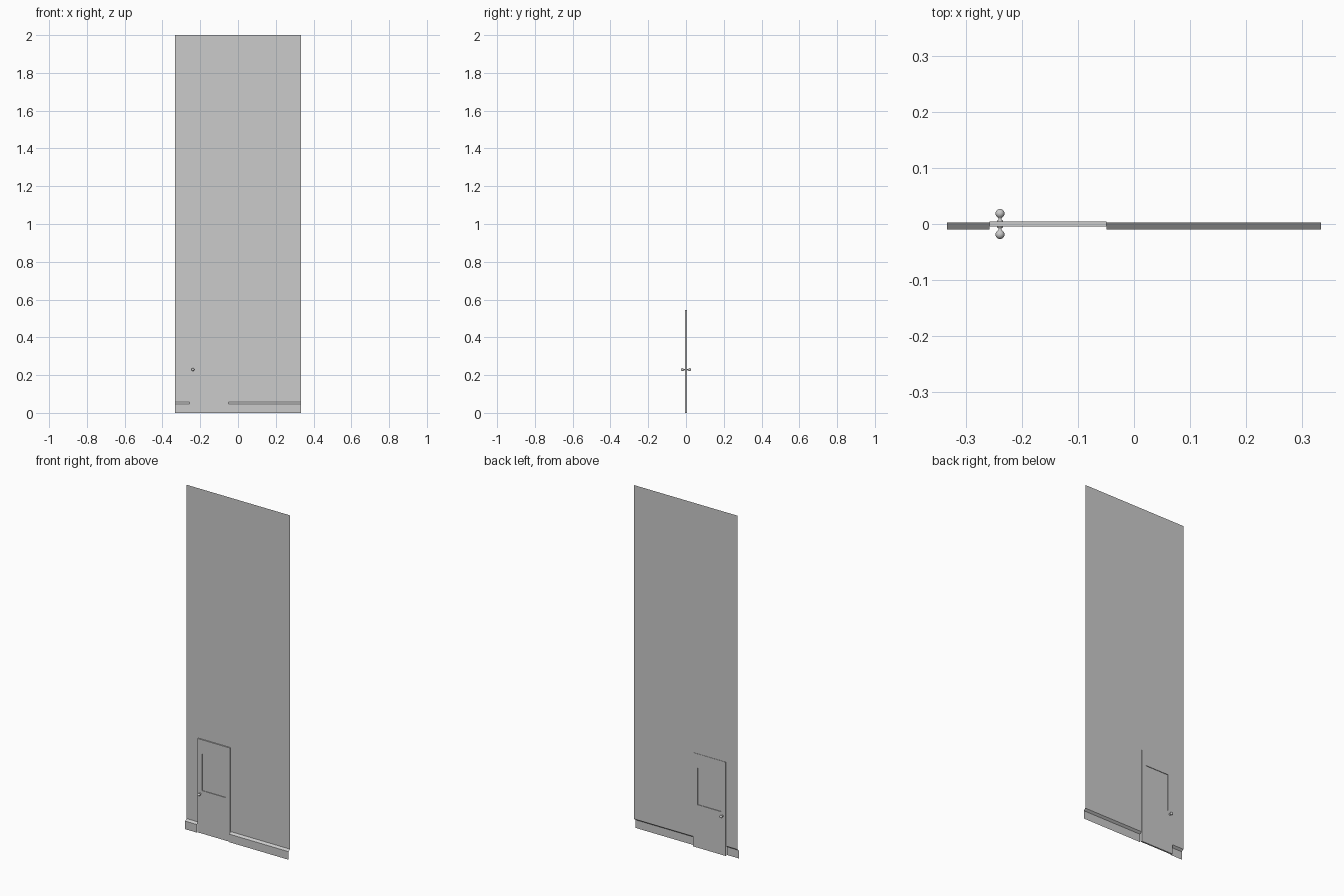
import bpy, bmesh, math

if "Cube" in bpy.data.objects:
    bpy.data.objects.remove(bpy.data.objects["Cube"])

W, H = 0.333, 2.0                 # wall half width and height
DX0, DX1, DTOP = -0.258, -0.049, 0.546   # door opening
WALL_Y, BASE_Y = 0.0025, -0.010   # wall plane and baseboard front


def finish(name, bm):
    me = bpy.data.meshes.new(name)
    bm.to_mesh(me)
    bm.free()
    ob = bpy.data.objects.new(name, me)
    bpy.context.collection.objects.link(ob)
    return ob


def strip(bm, x0, x1, profile):
    """Sheet made by sweeping a (y, z) profile from x0 to x1."""
    for (ya, za), (yb, zb) in zip(profile, profile[1:]):
        bm.faces.new([bm.verts.new(p) for p in
                      ((x0, ya, za), (x1, ya, za), (x1, yb, zb), (x0, yb, zb))])


# Wall: thin sheet around the door opening
bm = bmesh.new()
strip(bm, -W, W, [(WALL_Y, DTOP), (WALL_Y, H)])
for x0, x1 in ((-W, DX0), (DX1, W)):
    strip(bm, x0, x1, [(WALL_Y, 0.057), (WALL_Y, DTOP)])
bmesh.ops.remove_doubles(bm, verts=bm.verts, dist=1e-5)
finish("wall", bm)

# Baseboard: sheet with a sloped top, both sides of the door
bm = bmesh.new()
for x0, x1 in ((-W, DX0), (DX1, W)):
    strip(bm, x0, x1, [(BASE_Y, 0), (BASE_Y, 0.047), (WALL_Y, 0.057)])
bmesh.ops.remove_doubles(bm, verts=bm.verts, dist=1e-5)
finish("baseboard", bm)

# Door: slab with a recessed panel on both faces
bm = bmesh.new()


def loop(x0, x1, z0, z1, y):
    return [bm.verts.new(p) for p in ((x0, y, z0), (x1, y, z0), (x1, y, z1), (x0, y, z1))]


def panel(y):
    return loop(-0.228, -0.077, 0.25, 0.465, y)


T, R = 0.0045, 0.001
rings = [panel(-R), panel(-T), loop(DX0, DX1, 0, DTOP, -T),
         loop(DX0, DX1, 0, DTOP, T), panel(T), panel(R)]
for a, b in zip(rings, rings[1:]):
    for i in range(4):
        j = (i + 1) % 4
        bm.faces.new((a[i], a[j], b[j], b[i]))
bm.faces.new(rings[0])
bm.faces.new(rings[-1])
bmesh.ops.recalc_face_normals(bm, faces=bm.faces)
finish("door", bm)

# Door knobs: lathed rose, stem and ball, front and back
ball_r, ball_y = 0.0082, 0.0187
prof = [(0.0055, 0.0045), (0.005, 0.006), (0.003, 0.0075), (0.0028, 0.0105)]
for k in range(1, 9):
    a = math.radians(20 + 160 * k / 8)
    prof.append((max(ball_r * math.sin(a), 0), ball_y - ball_r * math.cos(a)))
for name, s in (("knob_front", -1), ("knob_back", 1)):
    bm = bmesh.new()
    vs = [bm.verts.new((-0.239 + r, s * y, 0.229)) for r, y in prof]
    es = [bm.edges.new(p) for p in zip(vs, vs[1:])]
    bmesh.ops.spin(bm, geom=vs + es, cent=(-0.239, 0, 0.229), axis=(0, 1, 0),
                   angle=2 * math.pi, steps=20, use_duplicate=False)
    bmesh.ops.remove_doubles(bm, verts=bm.verts, dist=1e-5)
    bmesh.ops.recalc_face_normals(bm, faces=bm.faces)
    for f in bm.faces:
        f.smooth = True
    finish(name, bm)
